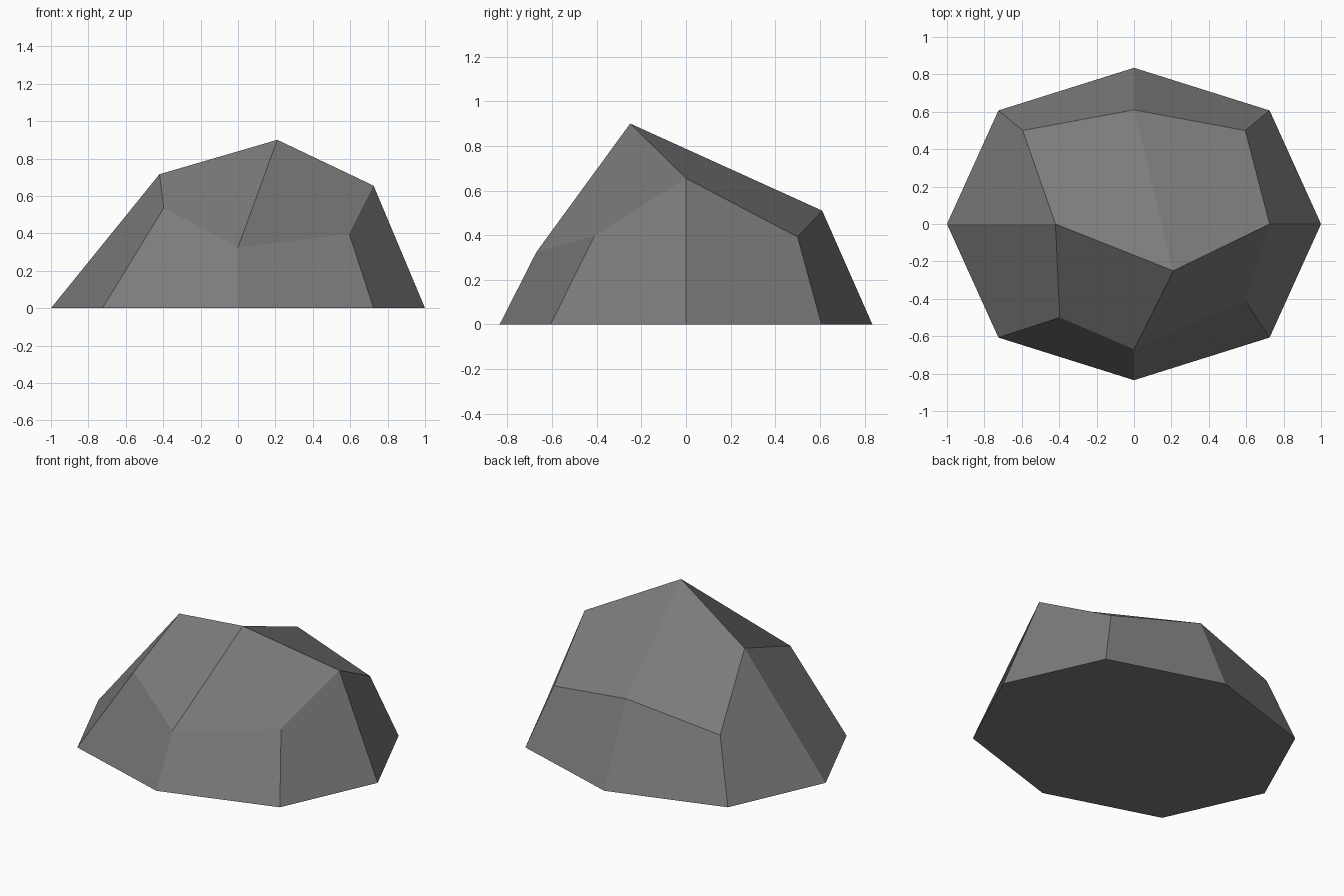
import bpy, bmesh

if "Cube" in bpy.data.objects:
    bpy.data.objects.remove(bpy.data.objects["Cube"])

# Stone colour
grey = bpy.data.materials.new("stone grey")
grey.diffuse_color = (0.2, 0.2, 0.2, 1.0)
grey.use_nodes = True
grey.node_tree.nodes["Principled BSDF"].inputs["Base Color"].default_value = grey.diffuse_color

# Matching rings, anticlockwise from +x: ground outline and uneven shoulder
base = [(1, 0), (0.725, 0.607), (0, 0.835), (-0.725, 0.607),
        (-1, 0), (-0.725, -0.607), (0, -0.835), (0.725, -0.607)]
shoulder = [(0.725, 0, 0.655), (0.595, 0.5, 0.392), (0, 0.61, 0.51), (-0.595, 0.5, 0.392),
            (-0.42, 0, 0.716), (-0.397, -0.5, 0.535), (0, -0.67, 0.325), (0.595, -0.41, 0.397)]

bm = bmesh.new()
low = [bm.verts.new((x, y, 0)) for x, y in base]
high = [bm.verts.new(p) for p in shoulder]
peak = bm.verts.new((0.21, -0.25, 0.9))

# Side facets
for i in range(8):
    j = (i + 1) % 8
    bm.faces.new((low[i], low[j], high[j], high[i]))

# Four facets meeting at the off-centre peak
for i in range(0, 8, 2):
    bm.faces.new((peak, high[i], high[i + 1], high[(i + 2) % 8]))

# Flat underside
bm.faces.new(low[::-1])
bmesh.ops.recalc_face_normals(bm, faces=bm.faces[:])

mesh = bpy.data.meshes.new("rock")
bm.to_mesh(mesh)
bm.free()
mesh.materials.append(grey)
rock = bpy.data.objects.new("rock", mesh)
bpy.context.collection.objects.link(rock)
